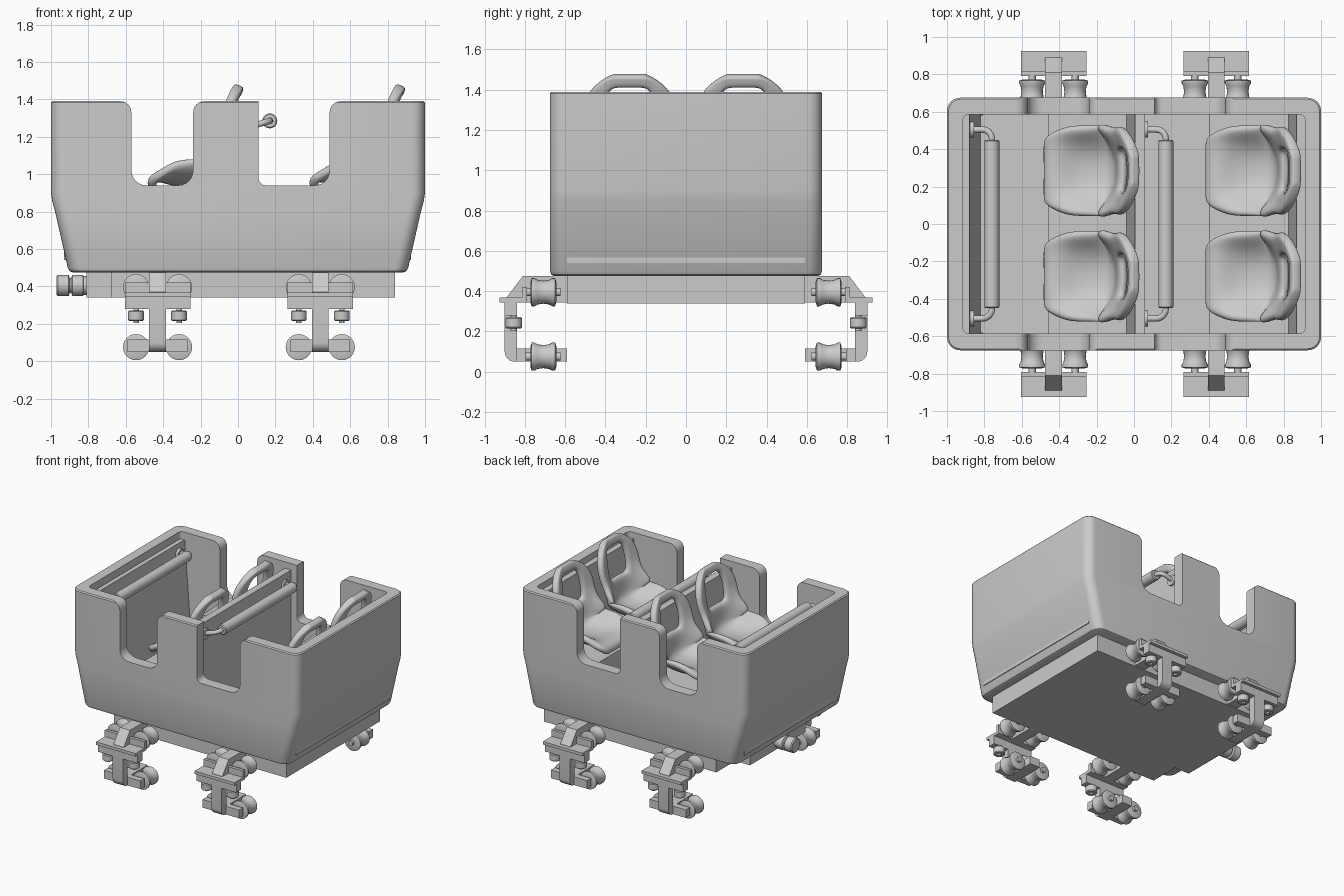
import bpy, bmesh
from math import sin, cos, pi, radians
from mathutils import Vector

if "Cube" in bpy.data.objects:
    bpy.data.objects.remove(bpy.data.objects["Cube"])


def skin(name, rings, smooth=True):
    """Closed solid through equal-length rings of points."""
    bm = bmesh.new()
    vs = [[bm.verts.new(p) for p in r] for r in rings]
    n = len(rings[0])
    for a, b in zip(vs, vs[1:]):
        for i in range(n):
            bm.faces.new((a[i], a[(i + 1) % n], b[(i + 1) % n], b[i]))
    bm.faces.new(vs[0])
    bm.faces.new(vs[-1])
    bmesh.ops.recalc_face_normals(bm, faces=bm.faces)
    return finish(name, bm, smooth)


def finish(name, bm, smooth=True):
    me = bpy.data.meshes.new(name)
    bm.to_mesh(me)
    bm.free()
    ob = bpy.data.objects.new(name, me)
    bpy.context.collection.objects.link(ob)
    if smooth:
        shade(ob)
    return ob


def select(ob):
    bpy.ops.object.select_all(action='DESELECT')
    ob.select_set(True)
    bpy.context.view_layer.objects.active = ob


def shade(ob):
    select(ob)
    bpy.ops.object.shade_smooth_by_angle(angle=radians(32))


def prism_y(name, pts, y0, y1):
    return skin(name, [[(x, y, z) for x, z in pts] for y in (y0, y1)])


def prism_x(name, pts, x0, x1):
    return skin(name, [[(x, y, z) for y, z in pts] for x in (x0, x1)])


def box(name, x0, x1, y0, y1, z0, z1):
    return prism_y(name, [(x0, z0), (x1, z0), (x1, z1), (x0, z1)], y0, y1)


def lathe(name, profile, centre, axis, n=24):
    """Profile of (radius, position) turned about an axis."""
    turn = {'x': lambda a, b, t: (t, a, b), 'y': lambda a, b, t: (a, t, b),
            'z': lambda a, b, t: (a, b, t)}[axis]
    c = Vector(centre)
    return skin(name, [[c + Vector(turn(r * cos(2 * pi * i / n), r * sin(2 * pi * i / n), t))
                        for i in range(n)] for r, t in profile])


def arc(cx, cz, r, a0, a1, n=6):
    return [(cx + r * cos(radians(a0 + (a1 - a0) * i / n)),
             cz + r * sin(radians(a0 + (a1 - a0) * i / n))) for i in range(n + 1)]


def round_rect(hx, hy, r, z):
    return [(x, y, z) for sx, sy, a in ((1, 1, 0), (-1, 1, 90), (-1, -1, 180), (1, -1, 270))
            for x, y in arc(sx * (hx - r), sy * (hy - r), r, a, a + 90)]


def cut(ob, cutter):
    m = ob.modifiers.new("cut", 'BOOLEAN')
    m.operation, m.object, m.solver = 'DIFFERENCE', cutter, 'EXACT'
    select(ob)
    bpy.ops.object.modifier_apply(modifier=m.name)
    bpy.data.objects.remove(cutter)


# Car body tub, hollowed and notched for the doorways
body = skin("car_body", [round_rect(hx, hy, r, z) for z, hx, hy, r in (
    (.475, .885, .655, .06), (.482, .90, .669, .07), (.50, .91, .675, .07), (.80, .978, .675, .07),
    (.85, .992, .675, .07), (.90, 1, .675, .07), (1.382, 1, .675, .07), (1.39, .992, .667, .065))])
cut(body, skin("cavity", [round_rect(hx, .585, .03, z) for z, hx in ((.55, .83), (.87, .915), (1.6, .915))]))
door_front = (arc(-.63, 1.33, .06, 90, 0) + arc(-.49, 1.02, .08, 180, 270)
              + arc(-.32, 1.02, .08, 270, 360) + arc(-.18, 1.33, .06, 180, 90)
              + [(-.18, 1.6), (-.63, 1.6)])
door_rear = ([(.11, 1.6)] + arc(.15, .98, .04, 180, 270) + arc(.41, 1.02, .08, 270, 360)
             + arc(.55, 1.33, .06, 180, 90) + [(.55, 1.6)])
for pts in (door_front, door_rear):
    cut(body, prism_y("doorway", pts, -1, 1))
shade(body)

# Inner front panel and the two seat plinths with their back partitions
prism_y("front_panel", [(-.93, .54), (-.82, .54), (-.88, 1.33), (-.93, 1.33)], -.59, .59)
for dx in (0, .865):
    prism_y("seat_plinth", [(x + dx, z) for x, z in (
        (-.46, .54), (-.46, .9), (-.04, .9), (.005, 1.34), (.06, 1.34), (.06, .54))], -.59, .59)

# Bucket seats: rows of x, z, half width, edge lift in x, edge lift in z
rows = [(-.455, .925, .15, 0, 0), (-.465, .97, .19, 0, 0), (-.41, .985, .22, 0, .02),
        (-.34, .96, .24, 0, .11), (-.22, .95, .24, 0, .13), (-.12, .97, .24, -.03, .11),
        (-.075, 1.02, .245, -.12, .06), (-.065, 1.10, .245, -.11, .02), (-.055, 1.18, .225, -.06, 0),
        (-.045, 1.26, .24, -.04, 0), (-.035, 1.34, .23, -.03, 0), (-.015, 1.41, .19, -.02, 0),
        (.0, 1.455, .13, -.01, 0), (.008, 1.475, .075, 0, 0)]


def seat(dx, yc):
    bm = bmesh.new()
    cols = [i / 4 for i in range(-4, 5)]
    grid = [[bm.verts.new((x + dx + lx * abs(s) ** 2.5, yc + w * s, z + lz * abs(s) ** 2.5))
             for s in cols] for x, z, w, lx, lz in rows]
    for j in range(len(rows) - 1):
        for i in range(8):
            if 8 <= j <= 10 and 1 < i < 6:      # opening inside the headrest loop
                continue
            bm.faces.new((grid[j][i], grid[j][i + 1], grid[j + 1][i + 1], grid[j + 1][i]))
    bmesh.ops.recalc_face_normals(bm, faces=bm.faces)
    ob = finish("seat", bm, False)
    m = ob.modifiers.new("thickness", 'SOLIDIFY')
    m.thickness, m.offset = .055, 0
    m = ob.modifiers.new("round", 'SUBSURF')
    m.levels = m.render_levels = 2
    for p in ob.data.polygons:
        p.use_smooth = True


for dx in (0, .865):
    for yc in (-.28, .285):
        seat(dx, yc)

# Lap bars: padded tube on two bent rods with mounting flanges
for x in (-.76, .17):
    lathe("lap_bar_pad", [(.034, -.45), (.04, -.444), (.04, .444), (.034, .45)], (x, 0, 1.285), 'y')
    for s in (-1, 1):
        cu = bpy.data.curves.new("lap_bar_rod", 'CURVE')
        cu.dimensions, cu.bevel_depth, cu.bevel_resolution = '3D', .017, 3
        path = [(x - .12, .505)] + arc(x - .05, .455, .05, 90, 0) + [(x, .43)]
        sp = cu.splines.new('POLY')
        sp.points.add(len(path) - 1)
        for p, (px, py) in zip(sp.points, path):
            p.co = (px, s * py, 1.285 + .3 * (px - x), 1)
        ob = bpy.data.objects.new("lap_bar_rod", cu)
        bpy.context.collection.objects.link(ob)
        select(ob)
        bpy.ops.object.convert(target='MESH')
        lathe("lap_bar_flange", [(.042, -.012), (.042, .012)], (x - .107, s * .505, 1.25), 'x')

# Chassis slab, tongue and front coupler
box("chassis", -.68, .84, -.59, .59, .34, .48)
box("chassis_tongue", -.81, -.68, -.35, .35, .34, .48)
lathe("coupler", [(.05, -.97), (.057, -.962), (.057, -.905), (.04, -.9), (.04, -.892), (.057, -.885),
                  (.057, -.83), (.05, -.825), (.05, -.80)], (0, 0, .405), 'x')


# Wheel assemblies
def wheel_unit(xc, s):
    def b(name, x, y0, y1, z0, z1):
        box(name, xc - x, xc + x, s * y0, s * y1, z0, z1)

    prism_x("axle_beam", [(s * y, z) for y, z in (
        (.58, .345), (.58, .475), (.81, .475), (.89, .37), (.89, .345))], xc - .045, xc + .045)
    b("axle_plate", .175, .79, .815, .345, .42)
    b("bracket_shelf", .175, .80, .925, .345, .368)
    b("bracket_flange", .175, .84, .90, .28, .346)
    elbow = arc(.85, .10, .05, 0, -90)
    prism_x("hanger_arm", [(s * y, z) for y, z in
                           [(.84, .345), (.90, .345)] + elbow + [(.59, .05), (.59, .115), (.84, .115)]],
            xc - .045, xc + .045)
    b("lower_crossbar", .16, .795, .845, .05, .115)
    hourglass = [(.052, -.064), (.07, -.058), (.07, -.045), (.061, -.028), (.057, 0),
                 (.061, .028), (.07, .045), (.07, .058), (.052, .064)]
    for dx in (-.115, .115):
        for z, name in ((.395, "running_wheel"), (.075, "upstop_wheel")):
            lathe(name, hourglass, (xc + dx, s * .708, z), 'y')
            lathe("axle_pin", [(.02, -.085), (.02, .095)] if s > 0 else [(.02, -.095), (.02, .085)],
                  (xc + dx, s * .708, z), 'y', 16)
        lathe("guide_wheel", [(.036, -.028), (.042, -.022), (.042, .022), (.036, .028)],
              (xc + dx, s * .855, .243), 'z')
        lathe("guide_pin", [(.015, -.04), (.015, .05)], (xc + dx, s * .855, .243), 'z', 12)


for xc in (-.43, .44):
    for s in (-1, 1):
        wheel_unit(xc, s)
